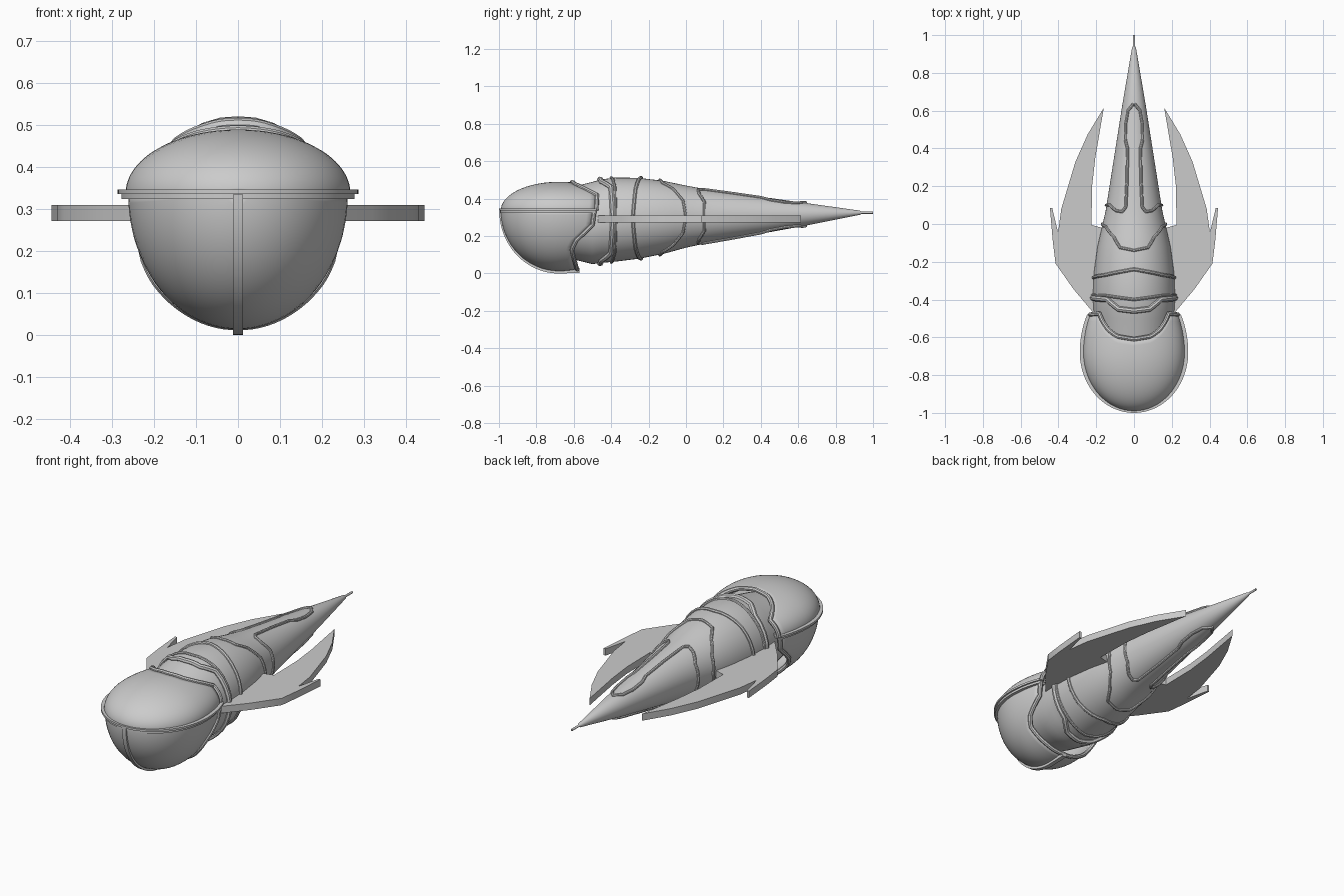
import bpy, bmesh
from math import sin, cos, acos, pi, radians, degrees

if "Cube" in bpy.data.objects:
    bpy.data.objects.remove(bpy.data.objects["Cube"])

# body stations along y: half-width, half-height, centre height
BODY = [(-.66, .19, .18, .27), (-.5, .212, .22, .27), (-.45, .216, .223, .28),
        (-.38, .219, .225, .288), (-.25, .212, .216, .295), (-.12, .194, .195, .30),
        (0, .166, .166, .304), (.07, .15, .152, .305), (.63, .062, .062, .316),
        (.93, .011, .011, .325), (.94, .006, .006, .325), (1.0, .006, .006, .325)]


def lerp_table(table, x):
    if x <= table[0][0]:
        return table[0][1:]
    for a, b in zip(table, table[1:]):
        if x <= b[0]:
            t = (x - a[0]) / (b[0] - a[0])
            return tuple(p + (q - p) * t for p, q in zip(a[1:], b[1:]))
    return table[-1][1:]


def on_body(angle, y, lift=0):
    rx, rz, cz = lerp_table(BODY, y)
    return ((rx + lift) * cos(angle), y, cz + (rz + lift) * sin(angle))


def smooth(ob, angle=40):
    bpy.ops.object.select_all(action='DESELECT')
    ob.select_set(True)
    bpy.context.view_layer.objects.active = ob
    bpy.ops.object.shade_smooth_by_angle(angle=radians(angle))


def finish(name, bm):
    bmesh.ops.remove_doubles(bm, verts=bm.verts, dist=1e-5)
    bmesh.ops.recalc_face_normals(bm, faces=bm.faces)
    me = bpy.data.meshes.new(name)
    bm.to_mesh(me)
    bm.free()
    ob = bpy.data.objects.new(name, me)
    bpy.context.collection.objects.link(ob)
    smooth(ob)
    return ob


def grid(name, rows, closed=False, caps=False):
    bm = bmesh.new()
    vs = [[bm.verts.new(p) for p in r] for r in rows]
    n = len(rows[0])
    for a, b in zip(vs, vs[1:]):
        for i in range(n if closed else n - 1):
            j = (i + 1) % n
            bm.faces.new((a[i], a[j], b[j], b[i]))
    if caps:
        bm.faces.new(vs[0])
        bm.faces.new(vs[-1])
    return finish(name, bm)


def prism(name, points, offset):
    bm = bmesh.new()
    f = bm.faces.new([bm.verts.new(p) for p in points])
    r = bmesh.ops.extrude_face_region(bm, geom=[f])
    bmesh.ops.translate(bm, vec=offset, verts=[v for v in r['geom'] if isinstance(v, bmesh.types.BMVert)])
    return finish(name, bm)


def tube(name, pts, radius, closed):
    cu = bpy.data.curves.new(name, 'CURVE')
    cu.dimensions = '3D'
    cu.bevel_depth = radius
    cu.bevel_resolution = 2
    cu.use_fill_caps = True
    sp = cu.splines.new('POLY')
    sp.points.add(len(pts) - 1)
    for p, co in zip(sp.points, pts):
        p.co = (*co, 1)
    sp.use_cyclic_u = closed
    ob = bpy.data.objects.new(name, cu)
    bpy.context.collection.objects.link(ob)
    bpy.ops.object.select_all(action='DESELECT')
    ob.select_set(True)
    bpy.context.view_layer.objects.active = ob
    bpy.ops.object.convert(target='MESH')
    smooth(bpy.context.object)


def body_trim(name, quarter, radius):
    # quarter path (degrees up from the side, y) repeated around the body
    q = []
    for a, b in zip(quarter, quarter[1:]):
        q += [(a[0] + (b[0] - a[0]) * k / 4, a[1] + (b[1] - a[1]) * k / 4) for k in range(4)]
    q.append(quarter[-1])
    half = q + [(180 - d, y) for d, y in q[-2::-1]]
    full = half + [(-d, y) for d, y in half[-2:0:-1]]
    tube(name, [on_body(radians(d), y, .002) for d, y in full], radius, True)


# tapering body and tail spike
ys = [s[0] for s in BODY] + [-.57, -.42, -.31, -.18, -.06, .2, .35, .5]
grid('body', [[on_body(2 * pi * i / 48, y) for i in range(48)] for y in sorted(ys)], True, True)

# raised plate edges around the body
body_trim('collar_edge', [(0, -.39), (50, -.40), (68, -.45), (90, -.46)], .015)
body_trim('collar_back_edge', [(0, -.375), (50, -.38), (90, -.40)], .008)
body_trim('middle_edge', [(0, -.285), (45, -.27), (90, -.24)], .01)
body_trim('waist_edge', [(0, 0), (30, -.015), (55, -.07), (68, -.125), (90, -.14)], .008)
body_trim('tail_plate_edge', [(0, .1), (30, .1), (52, .07), (66, .065), (73, .09), (73, .25),
                              (70, .4), (60, .45), (56, .53), (62, .6), (90, .64)], .008)

# head shells, polar grid around the front point with a shaped back edge
CY = -.68


def head_point(phi, a, rx, rz, cz, sign):
    ry = .31 if cos(a) > 0 else .4
    return (rx * sin(a) * cos(phi), CY - ry * cos(a), cz + sign * rz * sin(a) * sin(phi))


def head_shell(name, rx, rz, cz, sign, cut):
    rows, edge = [], []
    for i in range(49):
        phi = pi * i / 48
        d = degrees(min(phi, pi - phi))
        back = lerp_table(cut, d)[0]
        amax = acos((CY - back) / .4)
        rows.append([head_point(phi, amax * k / 20, rx, rz, cz, sign) for k in range(21)])
        edge.append(rows[-1][-1])
    ob = grid(name, rows)
    m = ob.modifiers.new('thickness', 'SOLIDIFY')
    m.thickness = .012
    tube(name + '_back_edge', edge, .012, False)


head_shell('head_dome', .268, .152, .338, 1,
           [(0, -.48), (38, -.475), (46, -.51), (58, -.56), (70, -.595), (90, -.61)])
head_shell('head_bowl', .262, .322, .335, -1,
           [(0, -.49), (15, -.50), (30, -.585), (40, -.61), (65, -.59), (90, -.58)])

# flange between dome and bowl
amax = acos(-.2 / .4)
outline = []
for i in range(65):
    a = -amax + 2 * amax * i / 64
    outline.append((.287 * sin(a), CY - (.32 if cos(a) > 0 else .4) * cos(a), .336))
prism('head_flange', outline, (0, 0, .011))
prism('head_flange_lower', [(x * .97, CY + (y - CY) * .98, .324) for x, y, z in outline], (0, 0, .013))

# centre keel strip on the bowl
arc = [pi / 2 * i / 24 for i in range(25)]
outer = [(-.012, CY - .318 * cos(a), .335 - .335 * sin(a)) for a in arc] + [(-.012, -.57, .003)]
inner = [(-.012, CY - .29 * cos(a), .335 - .305 * sin(a)) for a in arc] + [(-.012, -.57, .03)]
prism('head_keel', outer + inner[::-1], (.024, 0, 0))

# swept side wings
WING = [(.1, -.47), (.215, -.47), (.32, -.345), (.415, -.21), (.43, -.09), (.445, .085), (.433, .085),
        (.402, -.045), (.385, .08), (.31, .33), (.245, .475), (.16, .615), (.205, .35), (.222, .2),
        (.225, -.005), (.17, -.02), (.1, -.02)]
for side, s in (('right', 1), ('left', -1)):
    prism('wing_' + side, [(s * x, y, .272) for x, y in WING], (0, 0, .038))
